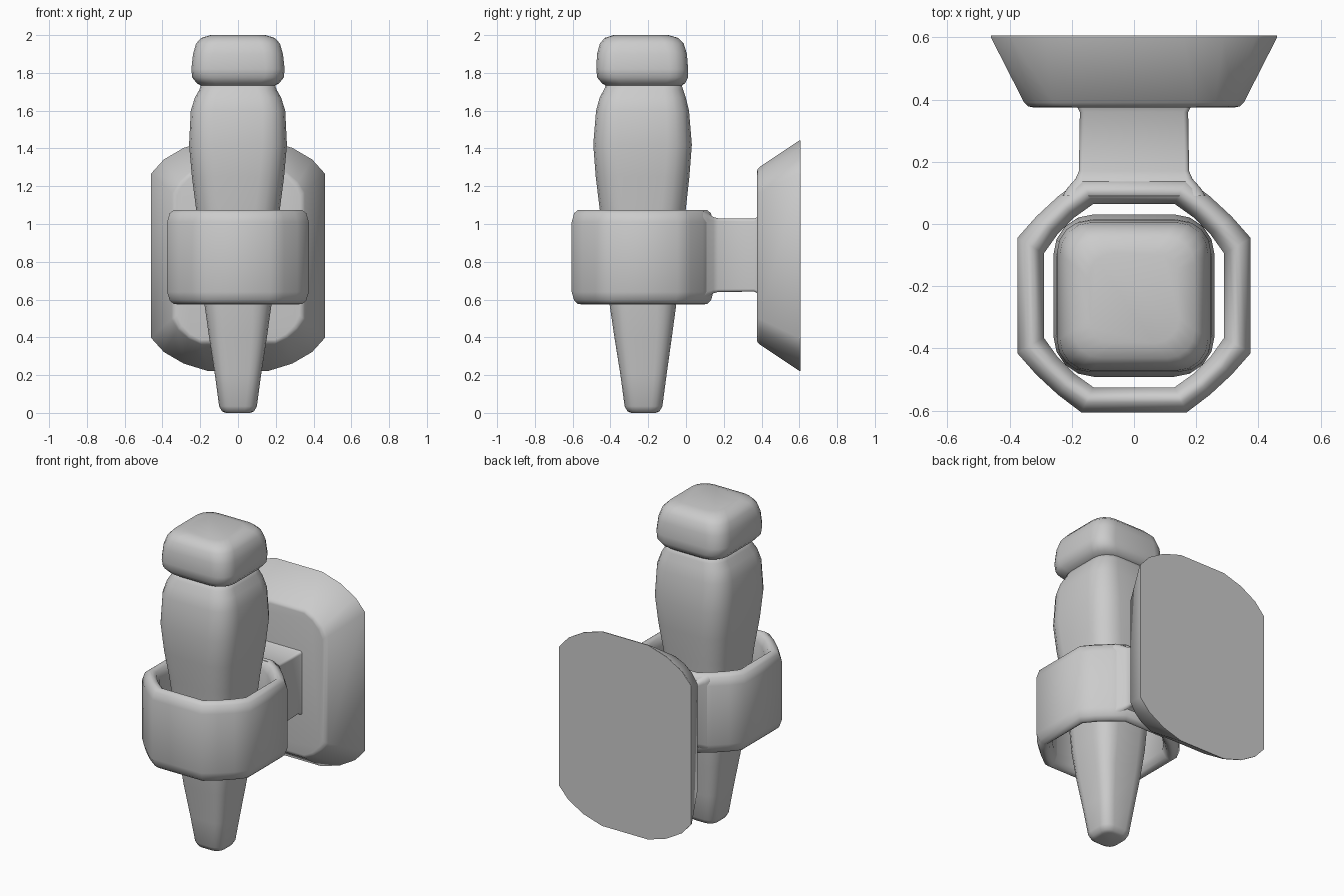
import bpy, bmesh, math


def section(hx, hy, rx, ry, n=4, bulge=1.0):
    """Rectangle with elliptical corners; bulge 0 gives straight cut corners."""
    pts = []
    for k in range(4):
        sx, sy = ((1, 1), (-1, 1), (-1, -1), (1, -1))[k]
        corner = []
        for i in range(n + 1):
            t = i / n
            a = t * math.pi / 2
            u = bulge * math.cos(a) + (1 - bulge) * (1 - t)
            v = bulge * math.sin(a) + (1 - bulge) * t
            corner.append((sx * (hx - rx + rx * u), sy * (hy - ry + ry * v)))
        pts += corner if k % 2 == 0 else corner[::-1]
    return pts


def loft(name, rings, closed=False, angle=50):
    """Skin a list of equal-length 3D rings, capped unless closed on itself."""
    bm = bmesh.new()
    vs = [[bm.verts.new(p) for p in r] for r in rings]
    m = len(vs[0])
    for j in range(len(vs) if closed else len(vs) - 1):
        a, b = vs[j], vs[(j + 1) % len(vs)]
        for i in range(m):
            bm.faces.new((a[i], a[(i + 1) % m], b[(i + 1) % m], b[i]))
    if not closed:
        bm.faces.new(vs[0][::-1])
        bm.faces.new(vs[-1])
    bmesh.ops.recalc_face_normals(bm, faces=bm.faces)
    me = bpy.data.meshes.new(name)
    bm.to_mesh(me)
    bm.free()
    ob = bpy.data.objects.new(name, me)
    bpy.context.collection.objects.link(ob)
    bpy.context.view_layer.objects.active = ob
    ob.select_set(True)
    bpy.ops.object.shade_smooth_by_angle(angle=math.radians(angle))
    ob.select_set(False)
    return ob


def upright(rows):
    """Rows of z, half width, half depth, centre y, corner radius."""
    return [[(x, cy + y, z) for x, y in section(hx, hy, r, r)]
            for z, hx, hy, cy, r in rows]


def along_y(rows, cz, **kw):
    """Rows of y, half width, half height, corner width, corner height."""
    return [[(x, y, cz + z) for x, z in section(hx, hz, rx, rz, **kw)]
            for y, hx, hz, rx, rz in rows]


# torch handle: tapered shaft swelling towards the neck
loft("torch_handle", upright([
    (0.00, 0.065, 0.065, -0.225, 0.04),
    (0.008, 0.085, 0.085, -0.225, 0.05),
    (0.035, 0.10, 0.10, -0.225, 0.06),
    (0.20, 0.122, 0.122, -0.225, 0.065),
    (0.40, 0.153, 0.152, -0.227, 0.08),
    (0.57, 0.177, 0.176, -0.228, 0.10),
    (0.85, 0.20, 0.20, -0.228, 0.12),
    (1.08, 0.222, 0.228, -0.229, 0.13),
    (1.25, 0.244, 0.248, -0.230, 0.13),
    (1.42, 0.259, 0.261, -0.230, 0.13),
    (1.60, 0.250, 0.246, -0.230, 0.12),
    (1.67, 0.228, 0.228, -0.229, 0.11),
    (1.71, 0.205, 0.210, -0.225, 0.10),
    (1.75, 0.19, 0.195, -0.222, 0.10)]), angle=70)

# torch head: pillow-shaped cap
loft("torch_head", upright([
    (1.725, 0.185, 0.19, -0.222, 0.10),
    (1.745, 0.218, 0.22, -0.225, 0.10),
    (1.775, 0.242, 0.24, -0.230, 0.10),
    (1.82, 0.247, 0.243, -0.232, 0.10),
    (1.90, 0.238, 0.238, -0.233, 0.10),
    (1.955, 0.222, 0.222, -0.234, 0.10),
    (1.985, 0.195, 0.195, -0.236, 0.09),
    (2.00, 0.145, 0.145, -0.238, 0.08)]), angle=70)

# holder ring: eight-sided band with a rounded wall profile
ring_profile = [(0.0, 0.63), (0.2, 0.59), (0.42, 0.575), (0.6, 0.577), (0.84, 0.595), (1.0, 0.64),
                (1.0, 1.01), (0.84, 1.057), (0.6, 1.073), (0.42, 1.075), (0.2, 1.06), (0.0, 1.02)]
outer = section(0.375, 0.375, 0.205, 0.19, n=3, bulge=0.18)
inner = section(0.29, 0.295, 0.16, 0.16, n=3, bulge=0.3)
loft("holder_ring", [[(ix + (ox - ix) * t, -0.23 + (-0.0 + iy + (oy - iy) * t), z)
                      for t, z in ring_profile]
                     for (ox, oy), (ix, iy) in zip(outer, inner)], closed=True, angle=60)

# bracket arm: block flaring into the ring and the plate
loft("bracket_arm", along_y([
    (0.09, 0.23, 0.235, 0.03, 0.03),
    (0.115, 0.215, 0.222, 0.03, 0.03),
    (0.145, 0.188, 0.202, 0.02, 0.02),
    (0.17, 0.177, 0.195, 0.015, 0.015),
    (0.36, 0.174, 0.193, 0.015, 0.015),
    (0.385, 0.188, 0.205, 0.015, 0.015)], 0.835))

# wall plate: bevelled panel with cut corners
loft("wall_plate", along_y([
    (0.375, 0.325, 0.445, 0.13, 0.13),
    (0.378, 0.34, 0.458, 0.14, 0.13),
    (0.39, 0.353, 0.47, 0.16, 0.135),
    (0.60, 0.46, 0.61, 0.30, 0.175),
    (0.605, 0.46, 0.61, 0.30, 0.175)], 0.832, n=3, bulge=0.55), angle=40)
